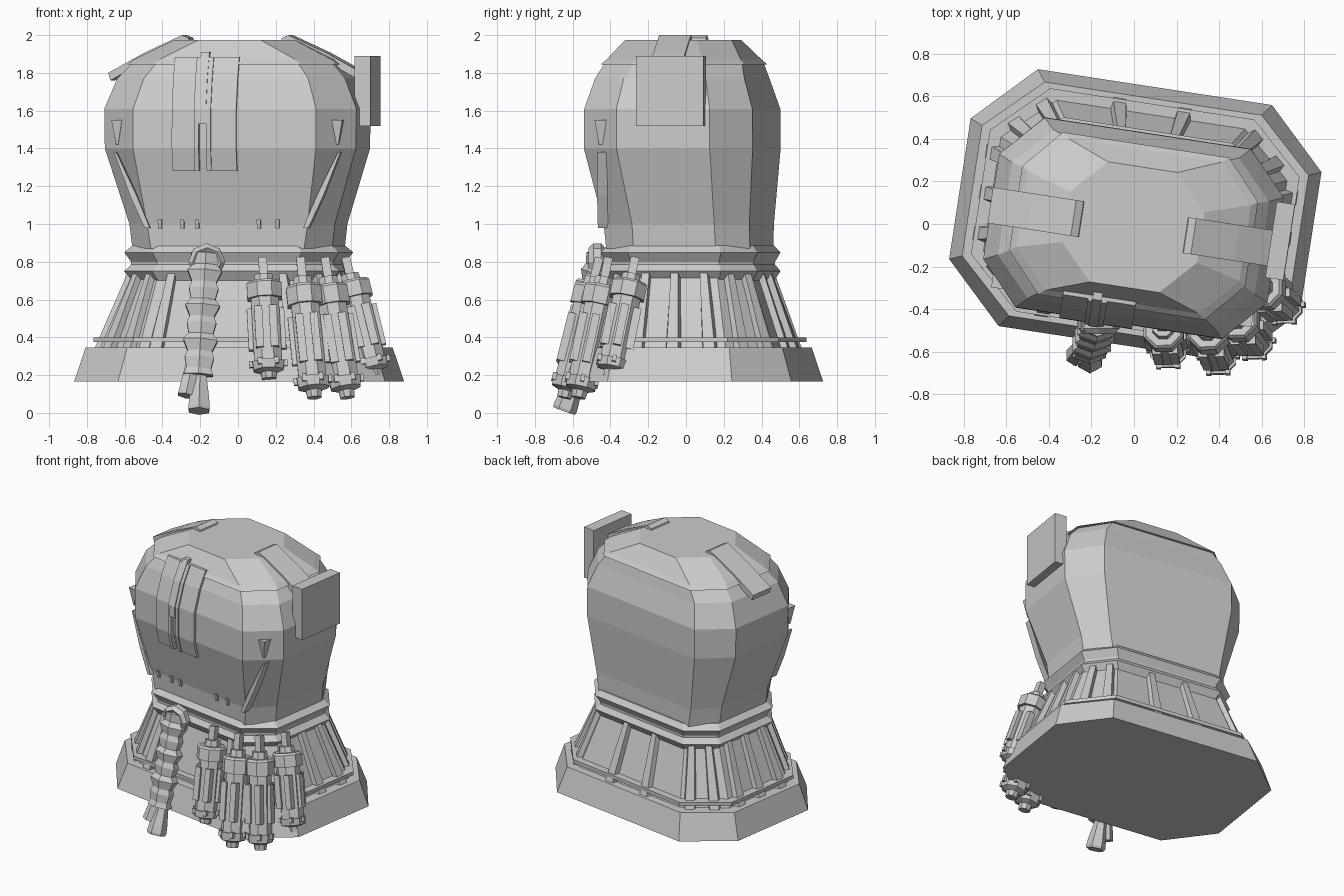
import bpy, bmesh
from math import sin, cos, pi, radians
from mathutils import Vector, Matrix

if "Cube" in bpy.data.objects:
    bpy.data.objects.remove(bpy.data.objects["Cube"])

TURN = Matrix.Rotation(radians(-8.7), 3, 'Z')


def P(u, v, z):
    """Point in the turned frame of the torso -> world."""
    return TURN @ Vector((u, v, z))


def loft(name, rings, cap=True):
    """Skin a list of equal-length rings into one flat-shaded solid."""
    bm = bmesh.new()
    vs = [[bm.verts.new(p) for p in r] for r in rings]
    n = len(rings[0])
    for a, b in zip(vs, vs[1:]):
        for i in range(n):
            bm.faces.new((a[i], a[(i + 1) % n], b[(i + 1) % n], b[i]))
    if cap:
        bm.faces.new(vs[0][::-1])
        bm.faces.new(vs[-1])
    bmesh.ops.recalc_face_normals(bm, faces=bm.faces)
    me = bpy.data.meshes.new(name)
    bm.to_mesh(me)
    bm.free()
    ob = bpy.data.objects.new(name, me)
    bpy.context.collection.objects.link(ob)
    return ob


def octagon(z, hx, hy, fx, fy, cy=0.0):
    uv = [(fx, -hy), (hx, -fy), (hx, fy), (fx, hy),
          (-fx, hy), (-hx, fy), (-hx, -fy), (-fx, -hy)]
    return [P(u, v + cy, z) for u, v in uv]


def tube(name, a, b, prof, n, sx=1.0, sy=1.0):
    """Stack of n-sided sections (t along a-b, radius)."""
    a, b = Vector(a), Vector(b)
    d = (b - a).normalized()
    w = (Vector((1, 0, 0)) - d * d.x).normalized()
    q = d.cross(w)
    rings = []
    for t, r in prof:
        c = a.lerp(b, t)
        rings.append([c + w * (r * sx * cos(2 * pi * (i + .5) / n)) + q * (r * sy * sin(2 * pi * (i + .5) / n))
                      for i in range(n)])
    return loft(name, rings)


# Flared base rim and thin trim plate above it
loft("base_rim", [octagon(.165, .833, .61, .556, .334, .04),
                  octagon(.345, .775, .555, .515, .31, .04),
                  octagon(.345, .70, .49, .46, .28, .04)])
loft("trim_plate", [octagon(.375, .735, .53, .485, .295, .04),
                    octagon(.40, .735, .53, .485, .295, .04)])

# Skirt with upright ribs
low = octagon(.34, .705, .50, .46, .28, .04)
high = octagon(.75, .53, .375, .37, .22, .025)
loft("skirt", [low, high])
for edge, t in [(0, .5), (1, .15), (1, .5), (1, .85), (2, .3), (2, .8), (3, .33), (3, .67),
                (4, .2), (4, .7), (5, .15), (5, .5), (5, .85), (6, .3), (6, .8), (7, .1), (7, .9)]:
    rings = []
    for ring, wd in ((low, .045), (high, .028)):
        a, b = ring[edge], ring[(edge + 1) % 8]
        c, along = a.lerp(b, t), (b - a).normalized()
        out = along.cross(Vector((0, 0, 1)))
        rings.append([c - along * wd - out * .02, c + along * wd - out * .02,
                      c + along * wd * .7 + out * .035, c - along * wd * .7 + out * .035])
    loft("skirt_rib", rings)

# Waist made of two bulging bands
loft("waist_bands", [octagon(z, .575 * s, .42 * s, .40 * s, .25 * s, .025) for z, s in
                     [(.70, .93), (.75, 1), (.785, .94), (.80, .94), (.85, 1), (.885, .93)]])

# Torso shell
BODY = [(.87, .535, .385, .41, .22, .02), (1.0, .55, .39, .43, .22, .015),
        (1.4, .672, .452, .49, .25, -.02), (1.61, .675, .45, .49, .25, -.02),
        (1.77, .61, .40, .44, .22, -.02), (1.845, .54, .37, .385, .19, -.01),
        (1.845, .56, .385, .395, .2, -.01), (1.87, .53, .36, .365, .18, -.01),
        (1.975, .32, .285, .165, .12, -.015)]
loft("torso", [octagon(*b) for b in BODY])


def front_v(z):
    """Front surface of the torso at height z."""
    for a, b in zip(BODY, BODY[1:]):
        if a[0] <= z <= b[0] and b[0] > a[0]:
            k = (z - a[0]) / (b[0] - a[0])
            return (a[5] - a[2]) * (1 - k) + (b[5] - b[2]) * k


# Plates following the curve of the chest
def chest_strip(name, u0, u1, zs, thick):
    loft(name, [[P(u0, front_v(z) + .02, z), P(u1, front_v(z) + .02, z),
                 P(u1, front_v(z) - thick, z), P(u0, front_v(z) - thick, z)] for z in zs])


chest_strip("chest_plate_left", -.28, -.135, (1.28, 1.4, 1.61, 1.77, 1.885), .018)
chest_strip("chest_plate_right", -.095, .065, (1.28, 1.4, 1.61, 1.77, 1.885), .018)
chest_strip("chest_edge_left", -.16, -.135, (1.28, 1.4, 1.61, 1.77, 1.885), .028)
chest_strip("chest_edge_right", -.095, -.07, (1.28, 1.4, 1.61, 1.77, 1.885), .028)
chest_strip("chest_centre_strap", -.14, -.095, (1.53, 1.61, 1.77, 1.91), .035)
for u in (-.36, -.24, -.16, .17, .27):
    chest_strip("hem_stud", u - .01, u + .01, (.975, 1.025), .012)

# Shoulder straps, corner strakes and wedges, mirrored
for s in (-1, 1):
    loft("shoulder_strap", [[P(s * u, -.10, z), P(s * u, .07, z),
                             P(s * (u - .012), .07, z - .04), P(s * (u - .012), -.10, z - .04)]
                            for u, z in [(.25, 1.985), (.285, 2.0), (.49, 1.905), (.68, 1.80)]])
    loft("corner_strake", [[P(s * (u - w), v + .02, z), P(s * (u + w), v + .03, z),
                            P(s * (u + w), v - .025, z), P(s * (u - w), v - .025, z)]
                           for u, v, z, w in [(.60, -.355, 1.38, .006), (.50, -.372, 1.15, .018),
                                              (.425, -.38, .98, .014)]])
    loft("corner_wedge", [[P(s * (u - w), v + .04, z), P(s * (u + w), v + .04, z),
                           P(s * (u + w), v - d, z), P(s * (u - w), v - d, z)]
                          for u, v, z, w, d in [(.59, -.365, 1.42, .005, .01),
                                                (.59, -.365, 1.55, .028, .03)]])

# Shoulder box
loft("shoulder_box", [[P(.69 + a * .043, .025 + b * .18, z) for a, b in
                       ((-1, -1), (1, -1), (1, 1), (-1, 1))] for z in (1.52, 1.89)])

# Hanging canisters
for a, b in [((.13, -.46, .82), (.165, -.61, .18)), ((.33, -.46, .82), (.405, -.645, .08)),
             ((.46, -.41, .82), (.58, -.57, .08)), ((.57, -.27, .82), (.725, -.40, .19))]:
    tube("canister_stem", a, b, [(0, .032), (.3, .032)], 4)
    tube("canister_body", a, b, [(.14, .05), (.2, .055), (.2, .088), (.22, .1), (.34, .1), (.34, .08), (.86, .08),
                                 (.86, .092), (.93, .085), (.95, .045), (1, .04)], 8)
    A, B = Vector(a), Vector(b)
    d = (B - A).normalized()
    w = (Vector((1, 0, 0)) - d * d.x).normalized()
    for i in range(6):
        out = Matrix.Rotation(i * pi / 3, 3, d) @ w
        tube("canister_panel", A + out * .078, B + out * .078, [(.42, .03), (.76, .03)], 4)
        tube("canister_bolt", A + out * .09, B + out * .09, [(.85, .016), (.9, .016)], 4)

# Serrated hanging tail: ring, stacked toothed segments, flared tips
top, end = Vector((-.17, -.47, .84)), Vector((-.21, -.60, .2))
teeth = []
for i in range(7):
    teeth += [(i / 7, .105 if i % 2 else .09), (i / 7 + .09, .075)]
tube("serrated_tail", top, end, teeth + [(1, .09)], 6, 1.0, .65)
tube("tail_tip_large", (-.20, -.57, .22), (-.207, -.645, .01), [(0, .035), (.7, .06), (.93, .065), (1, .06)], 6)
tube("tail_tip_small", (-.24, -.57, .26), (-.275, -.62, .09), [(0, .04), (1, .05)], 6)
c = Vector((-.165, -.47, .80))
ring = []
for r, y in [(.055, -.03), (.075, -.045), (.098, -.02), (.098, .02), (.075, .04), (.055, .03), (.055, -.03)]:
    ring.append([c + Vector((r * cos(i * pi / 4), y, r * sin(i * pi / 4))) for i in range(8)])
loft("tail_ring", ring, cap=False)
